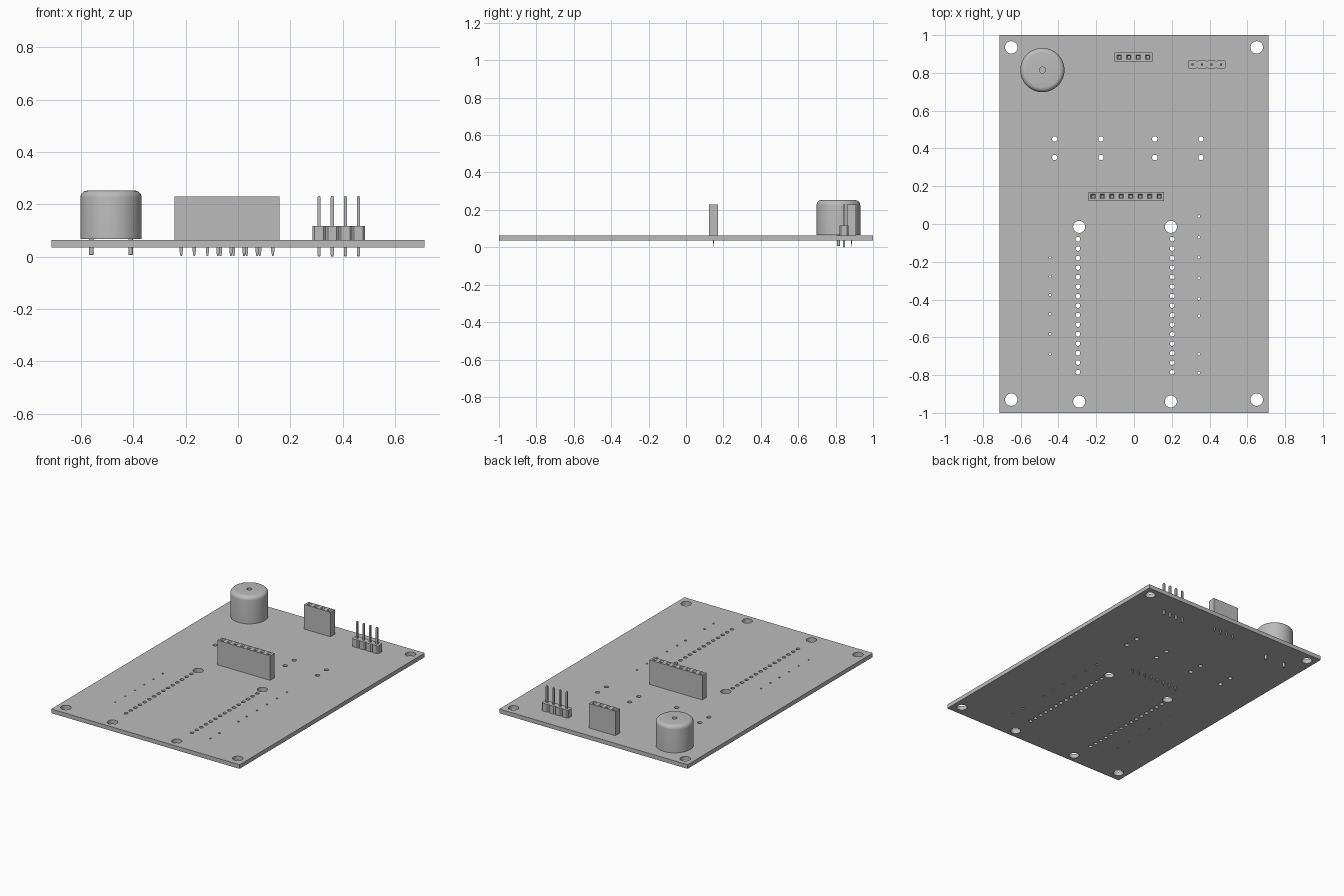
import bpy, bmesh, math

if "Cube" in bpy.data.objects:
    bpy.data.objects.remove(bpy.data.objects["Cube"], do_unlink=True)

grey = bpy.data.materials.new("mid grey")
grey.use_nodes = True
COLOUR = (0.5, 0.5, 0.5, 1)
grey.diffuse_color = COLOUR
grey.node_tree.nodes["Principled BSDF"].inputs["Base Color"].default_value = COLOUR

TOP, BOTTOM = 0.063, 0.035      # board faces
PITCH = 0.05                    # pin spacing
SQ = math.sqrt(2)


def stack(bm, x, y, rings, sides=24, sy=1.0):
    """Closed solid from (z, radius) rings; four sides give an upright square."""
    turn = math.pi / sides
    loops = []
    for z, r in rings:
        angles = [turn + 2 * math.pi * i / sides for i in range(sides)]
        loops.append([bm.verts.new((x + r * math.cos(a), y + sy * r * math.sin(a), z))
                      for a in angles])
    for low, high in zip(loops, loops[1:]):
        for i in range(sides):
            j = (i + 1) % sides
            bm.faces.new((low[i], low[j], high[j], high[i]))
    bm.faces.new(loops[0][::-1])
    bm.faces.new(loops[-1])


def box(bm, x, y, z0, z1, w, d, chamfer=0):
    verts = bmesh.ops.create_cube(bm, size=1)["verts"]
    for v in verts:
        v.co = (x + v.co.x * w, y + v.co.y * d, (z0 + z1) / 2 + v.co.z * (z1 - z0))
    if chamfer:
        upright = {e for v in verts for e in v.link_edges
                   if abs(e.verts[0].co.z - e.verts[1].co.z) > 0.01}
        bmesh.ops.bevel(bm, geom=list(upright), offset=chamfer, segments=1, affect="EDGES")


def finish(bm, name, smooth=False):
    bmesh.ops.recalc_face_normals(bm, faces=bm.faces)
    mesh = bpy.data.meshes.new(name)
    bm.to_mesh(mesh)
    bm.free()
    mesh.materials.append(grey)
    obj = bpy.data.objects.new(name, mesh)
    bpy.context.scene.collection.objects.link(obj)
    if smooth:
        soften(mesh)
    return obj


def soften(mesh):
    mesh.shade_smooth()
    mesh.set_sharp_from_angle(angle=math.radians(32))


def cut(obj, cutter_bm):
    """Subtract the cutter solids and bake the result."""
    cutter = finish(cutter_bm, "cutter")
    cutter.hide_render = True
    mod = obj.modifiers.new("holes", "BOOLEAN")
    mod.operation, mod.solver, mod.object = "DIFFERENCE", "EXACT", cutter
    bpy.context.view_layer.update()
    graph = bpy.context.evaluated_depsgraph_get()
    baked = bpy.data.meshes.new_from_object(obj.evaluated_get(graph))
    obj.modifiers.clear()
    obj.data = baked
    bpy.data.objects.remove(cutter, do_unlink=True)


# Circuit board with drilled holes
bm = bmesh.new()
box(bm, 0, 0, BOTTOM, TOP, 1.424, 2)
board = finish(bm, "circuit_board")

holes = bmesh.new()


def drill(x, y, r, sides=16):
    stack(holes, x, y, [(BOTTOM - 0.02, r), (TOP + 0.02, r)], sides)


for x in (-0.65, 0.65):                         # corner mounting holes
    for y in (-0.93, 0.935):
        drill(x, y, 0.033, 32)
for x in (-0.29, 0.195):                        # module mounting holes
    for y in (-0.94, -0.015):
        drill(x, y, 0.032, 32)
for x in (-0.297, 0.202):                       # long header rows
    for i in range(15):
        drill(x, -0.08 - i * 0.0503, 0.0125)
for x in (-0.42, -0.175, 0.11, 0.355):          # large component holes
    for y in (0.352, 0.45):
        drill(x, y, 0.0145)
for y in (-0.177, -0.278, -0.376, -0.476, -0.582, -0.69):
    drill(-0.445, y, 0.006, 12)                 # small holes, one side
for y in (0.04, -0.07, -0.177, -0.285, -0.395, -0.485, -0.69, -0.787):
    drill(0.343, y, 0.007, 12)                  # small holes, other side
cut(board, holes)
soften(board.data)


# Buzzer: rounded can with a small sound hole in its top
BX, BY, BR, BZ, FILLET = -0.485, 0.815, 0.117, 0.252, 0.026
bm = bmesh.new()
profile = [(TOP + 0.004, BR)]
for i in range(7):
    a = i * math.pi / 12
    profile.append((BZ - FILLET + FILLET * math.sin(a), BR - FILLET + FILLET * math.cos(a)))
profile += [(BZ, 0.016), (BZ - 0.03, 0.016)]
stack(bm, BX, BY, profile, 48)
finish(bm, "buzzer_can", True)

bm = bmesh.new()
for dx in (-0.075, 0.075):
    stack(bm, BX + dx, BY, [(0.006, 0.007), (0.009, 0.009), (TOP + 0.01, 0.009)], 16)
finish(bm, "buzzer_leads", True)


# Female sockets with funnel-shaped openings and tapered tails
def socket(name, x0, y, count):
    xs = [x0 + i * PITCH for i in range(count)]
    middle = (xs[0] + xs[-1]) / 2
    bm = bmesh.new()
    box(bm, middle, y, TOP, 0.23, count * PITCH, 0.048)
    body = finish(bm, name + "_body")
    openings = bmesh.new()
    tails = bmesh.new()
    for x in xs:
        stack(openings, x, y, [(0.11, 0.006 * SQ), (0.222, 0.006 * SQ),
                               (0.23, 0.012 * SQ), (0.24, 0.012 * SQ)], 4)
        stack(tails, x, y, [(0.003, 0.003 * SQ), (0.02, 0.006 * SQ),
                            (TOP + 0.01, 0.006 * SQ)], 4, 0.4)
    cut(body, openings)
    finish(tails, name + "_tails")


socket("eight_way_socket", -0.217, 0.146, 8)
socket("four_way_socket", -0.077, 0.884, 4)


# Male pin header: chamfered blocks with square pins
blocks, pins = bmesh.new(), bmesh.new()
for i in range(4):
    x = 0.31 + i * PITCH
    box(blocks, x, 0.845, TOP, 0.117, PITCH, 0.048, 0.008)
    r = 0.0058 * SQ
    stack(pins, x, 0.845, [(0.0, r * 0.6), (0.006, r), (0.226, r), (0.232, r * 0.6)], 4)
finish(blocks, "pin_header_blocks")
finish(pins, "pin_header_pins")
